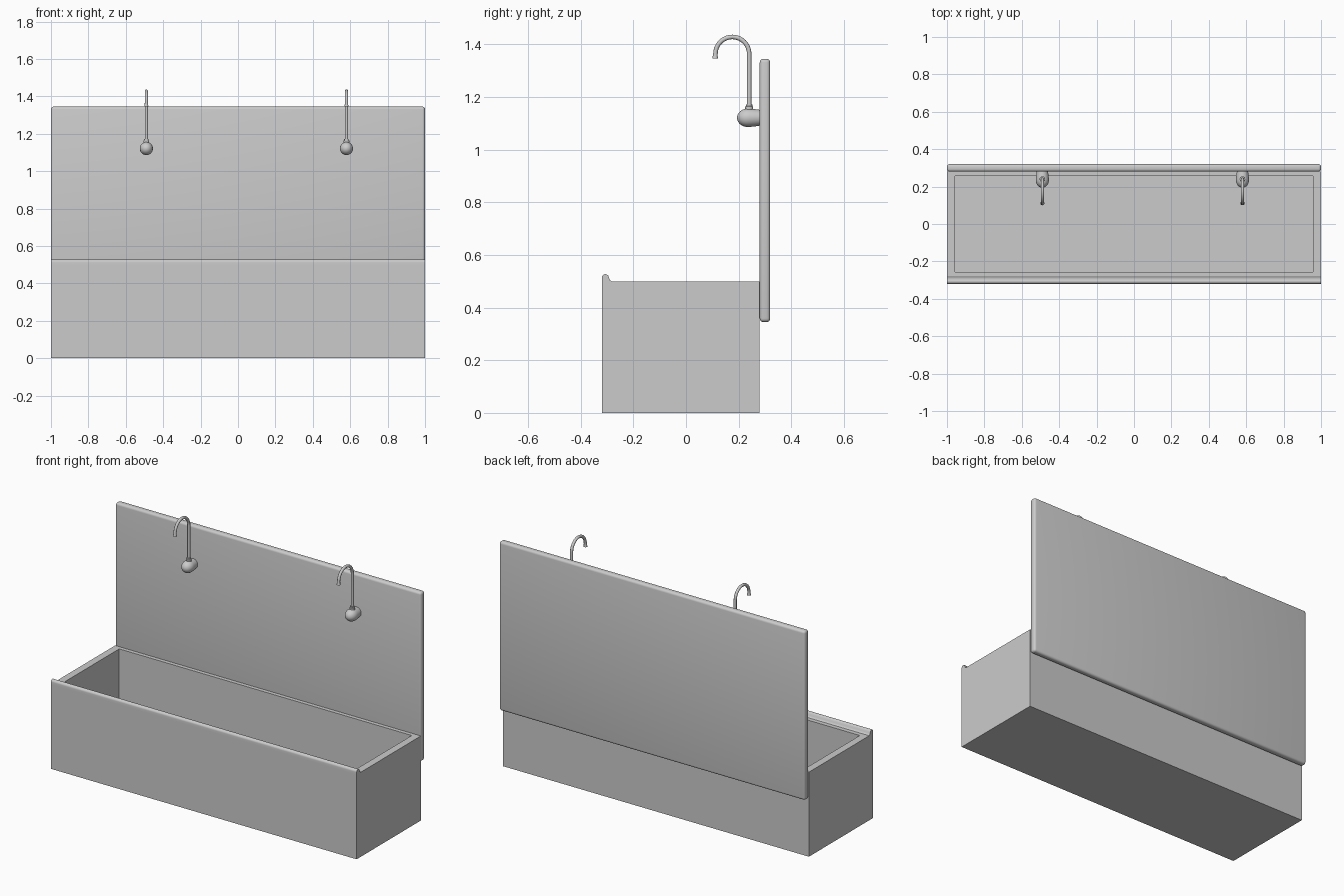
import bpy, bmesh, math
from mathutils import Matrix, Vector

if "Cube" in bpy.data.objects:
    bpy.data.objects.remove(bpy.data.objects["Cube"])


def add_mesh(name, bm, smooth=True):
    bmesh.ops.recalc_face_normals(bm, faces=bm.faces)
    mesh = bpy.data.meshes.new(name)
    bm.to_mesh(mesh)
    bm.free()
    ob = bpy.data.objects.new(name, mesh)
    bpy.context.collection.objects.link(ob)
    if smooth:
        bpy.ops.object.select_all(action='DESELECT')
        bpy.context.view_layer.objects.active = ob
        ob.select_set(True)
        bpy.ops.object.shade_smooth_by_angle(angle=math.radians(35))
    return ob


def box(x0, x1, y0, y1, z0, z1):
    bm = bmesh.new()
    bmesh.ops.create_cube(bm, size=1)
    for v in bm.verts:
        v.co = Vector((x0 if v.co.x < 0 else x1,
                       y0 if v.co.y < 0 else y1,
                       z0 if v.co.z < 0 else z1))
    return bm


def lathe(name, profile, matrix, steps=32):
    """Revolve (radius, height) points about local z."""
    bm = bmesh.new()
    vs = [bm.verts.new((r, 0, h)) for r, h in profile]
    edges = [bm.edges.new(p) for p in zip(vs, vs[1:])]
    bmesh.ops.spin(bm, geom=vs + edges, cent=(0, 0, 0), axis=(0, 0, 1),
                   angle=math.tau, steps=steps, use_duplicate=False)
    bmesh.ops.remove_doubles(bm, verts=bm.verts, dist=1e-5)
    bm.transform(matrix)
    return add_mesh(name, bm)


# Trough: solid block with the top inset and pushed down into a basin
bm = box(-1, 1, -0.32, 0.28, 0, 0.5)
top = max(bm.faces, key=lambda f: f.calc_center_median().z)
bmesh.ops.inset_individual(bm, faces=[top], thickness=0.02)
for v in top.verts:
    v.co.x = math.copysign(0.957, v.co.x)
    v.co.y = -0.257 if v.co.y < 0 else 0.257
floor = bmesh.ops.extrude_discrete_faces(bm, faces=[top])['faces'][0]
for v in floor.verts:
    v.co.z = 0.04
add_mesh("trough", bm, smooth=False)

# Rounded raised lip along the front rim
r = 0.0135
profile = [(-0.32, 0.5)]
profile += [(-0.3065 - r * math.cos(a), 0.5135 + r * math.sin(a))
            for a in [math.radians(d) for d in range(0, 151, 15)]]
profile += [(-0.2915, 0.511), (-0.288, 0.504), (-0.283, 0.5)]
bm = bmesh.new()
left = [bm.verts.new((-1, y, z)) for y, z in profile]
right = [bm.verts.new((1, y, z)) for y, z in profile]
for i in range(len(profile) - 1):
    bm.faces.new((left[i], left[i + 1], right[i + 1], right[i]))
bm.faces.new(left)
bm.faces.new(right)
add_mesh("front_lip", bm)

# Splashback panel with rounded edges
bm = box(-1, 1, 0.28, 0.32, 0.345, 1.345)
bmesh.ops.bevel(bm, geom=bm.edges[:], offset=0.014, segments=4,
                profile=0.5, affect='EDGES')
add_mesh("splashback", bm)


def tap(x, tag):
    # Domed wall mount pointing to the front
    dome = [(0.030, 0.0), (0.033, 0.02), (0.035, 0.04)]
    dome += [(0.035 * math.cos(a), 0.045 + 0.041 * math.sin(a))
             for a in [math.pi / 2 * i / 8 for i in range(9)]]
    dome[-1] = (0, 0.086)
    lathe("tap_mount_" + tag, dome,
          Matrix.Translation((x, 0.28, 1.121)) @ Matrix.Rotation(math.pi / 2, 4, 'X'))
    # Stepped collar at the foot of the pipe
    lathe("tap_collar_" + tag,
          [(0.015, 0), (0.015, 0.026), (0.012, 0.028), (0.012, 0.035), (0, 0.035)],
          Matrix.Translation((x, 0.24, 1.137)), 20)
    # Swan-neck pipe with a slightly flared mouth
    pts = [(0.24, 1.15, 1), (0.24, 1.25, 1)]
    pts += [(0.176 + 0.064 * math.cos(a), 1.364 + 0.064 * math.sin(a), 1)
            for a in [math.pi * i / 20 for i in range(21)]]
    pts += [(0.111, 1.355, 1.1), (0.111, 1.347, 1.3)]
    curve = bpy.data.curves.new("tap_pipe_" + tag, 'CURVE')
    curve.dimensions = '3D'
    curve.bevel_depth = 0.0085
    curve.bevel_resolution = 4
    curve.use_fill_caps = True
    s = curve.splines.new('POLY')
    s.points.add(len(pts) - 1)
    for p, (y, z, rad) in zip(s.points, pts):
        p.co = (x, y, z, 1)
        p.radius = rad
    s.use_smooth = True
    ob = bpy.data.objects.new("tap_pipe_" + tag, curve)
    bpy.context.collection.objects.link(ob)


tap(-0.49, "left")
tap(0.58, "right")
